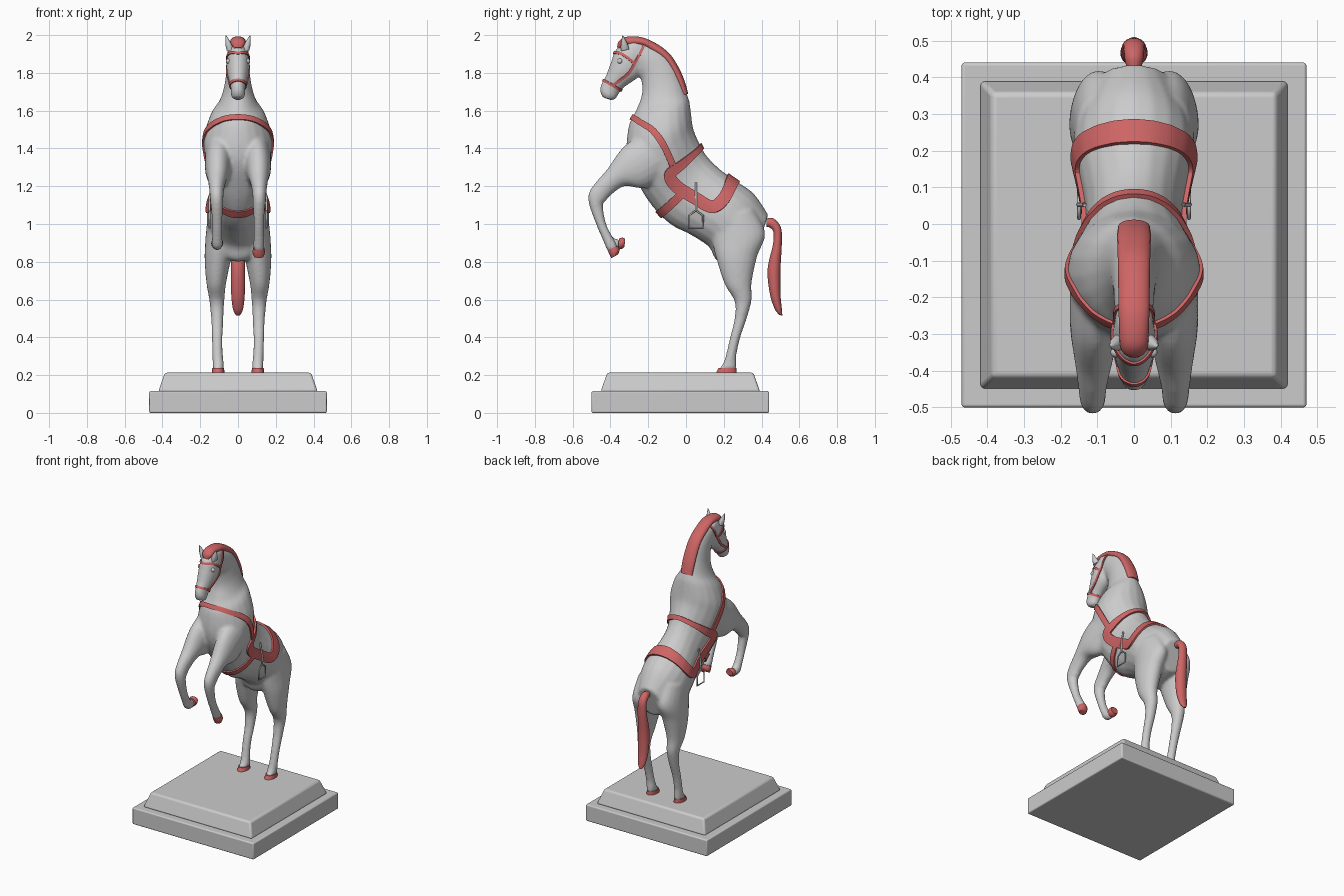
import bpy, bmesh, math
from mathutils import Vector
from mathutils.bvhtree import BVHTree

red = bpy.data.materials.new("red_trim")
red.diffuse_color = (0.62, 0.13, 0.13, 1)


def spline(pts, n=6, closed=False):
    """Catmull-Rom interpolation of tuples of any length."""
    out, m = [], len(pts)
    get = (lambda i: pts[i % m]) if closed else (lambda i: pts[min(max(i, 0), m - 1)])
    for i in range(m if closed else m - 1):
        for k in range(n):
            t = k / n
            out.append([0.5 * (2 * b + (c - a) * t + (2 * a - 5 * b + 4 * c - d) * t * t
                               + (3 * b - a - 3 * c + d) * t ** 3)
                        for a, b, c, d in zip(get(i - 1), get(i), get(i + 1), get(i + 2))])
    return out if closed else out + [list(pts[-1])]


def skin(name, rings, closed=False, mat=None):
    """Mesh through a list of equal vertex rings."""
    bm = bmesh.new()
    vs = [[bm.verts.new(p) for p in r] for r in rings]
    n = len(vs[0])
    for i in range(len(vs) if closed else len(vs) - 1):
        a, b = vs[i], vs[(i + 1) % len(vs)]
        for k in range(n):
            bm.faces.new((a[k], a[(k + 1) % n], b[(k + 1) % n], b[k]))
    if not closed:
        bm.faces.new(vs[0])
        bm.faces.new(vs[-1])
    bmesh.ops.recalc_face_normals(bm, faces=bm.faces)
    me = bpy.data.meshes.new(name)
    bm.to_mesh(me)
    bm.free()
    ob = bpy.data.objects.new(name, me)
    bpy.context.collection.objects.link(ob)
    if mat:
        me.materials.append(mat)
    smooth(ob)
    return ob


def smooth(ob, angle=45):
    bpy.ops.object.select_all(action='DESELECT')
    ob.select_set(True)
    bpy.context.view_layer.objects.active = ob
    bpy.ops.object.shade_smooth_by_angle(angle=math.radians(angle))


def loft(name, secs, mat=None, side=1, n=6, seg=20):
    """Elliptical sections: edge point (y,z), opposite edge point (y,z), half width, centre x."""
    rings = []
    for y1, z1, y2, z2, hx, cx in spline([s if len(s) == 6 else s + (0,) for s in secs], n):
        c = Vector((cx * side, (y1 + y2) / 2, (z1 + z2) / 2))
        u = Vector((0, (y1 - y2) / 2, (z1 - z2) / 2))
        rings.append([c + u * math.cos(a) + Vector((hx * math.sin(a), 0, 0))
                      for a in (2 * math.pi * k / seg for k in range(seg))])
    return skin(name, rings, mat=mat)


# body masses, fused below
parts = [loft("horse_body", [
    (.435, 1.05, .37, .84, .09), (.36, 1.16, .18, .80, .155), (.27, 1.225, .12, .88, .165),
    (.18, 1.29, .02, .945, .145), (.11, 1.36, -.07, .99, .132), (.07, 1.43, -.15, 1.06, .14),
    (.04, 1.50, -.23, 1.17, .168), (.03, 1.56, -.31, 1.34, .182), (.02, 1.64, -.305, 1.51, .145),
    (.005, 1.69, -.265, 1.60, .10), (-.02, 1.76, -.235, 1.68, .075), (-.06, 1.85, -.235, 1.75, .062),
    (-.13, 1.925, -.25, 1.79, .056), (-.24, 1.97, -.29, 1.84, .05)])]
parts.append(loft("head", [
    (-.30, 1.98, -.19, 1.92, .045), (-.37, 1.925, -.225, 1.84, .058), (-.397, 1.86, -.25, 1.78, .061),
    (-.422, 1.79, -.325, 1.725, .048), (-.447, 1.745, -.355, 1.69, .038),
    (-.456, 1.71, -.372, 1.662, .038), (-.445, 1.672, -.395, 1.655, .028)]))
fore = [(-.20, 1.50, -.10, 1.25, .085, .09), (-.33, 1.41, -.22, 1.19, .07, .105),
        (-.418, 1.29, -.325, 1.20, .052, .11), (-.475, 1.225, -.40, 1.15, .04, .113),
        (-.515, 1.165, -.425, 1.12, .036, .113), (-.513, 1.10, -.44, 1.105, .033, .112),
        (-.477, 1.0, -.425, 1.01, .028, .11), (-.443, .92, -.393, .94, .028, .11)]
pastern = {1: [(-.422, .87, -.37, .90, .03, .11), (-.41, .85, -.363, .875, .028, .11)],
           -1: [(-.42, .875, -.38, .925, .03, .11), (-.385, .86, -.37, .92, .028, .11),
                (-.355, .87, -.35, .918, .026, .11)]}
hind = [(.13, 1.02, .36, 1.08, .075, .085), (.14, .90, .42, .95, .077, .095),
        (.165, .80, .378, .83, .07, .107), (.205, .68, .348, .69, .052, .115),
        (.257, .59, .348, .60, .04, .112), (.257, .5, .322, .5, .033, .11),
        (.233, .40, .288, .4, .029, .11), (.212, .31, .268, .31, .028, .108),
        (.197, .265, .267, .265, .03, .105), (.17, .228, .267, .228, .03, .105)]
for s in (1, -1):
    parts.append(loft("front_leg", fore + pastern[s], side=s))
    parts.append(loft("hind_leg", hind, side=s))

bpy.ops.object.select_all(action='DESELECT')
for p in parts:
    p.select_set(True)
body = bpy.context.view_layer.objects.active = parts[0]
bpy.ops.object.join()
m = body.modifiers.new("fuse", 'REMESH')
m.mode, m.voxel_size = 'VOXEL', 0.009
bpy.ops.object.modifier_apply(modifier=m.name)
m = body.modifiers.new("soften", 'SMOOTH')
m.factor, m.iterations = 0.5, 9
bpy.ops.object.modifier_apply(modifier=m.name)
smooth(body, 80)
bvh = BVHTree.FromObject(body, bpy.context.evaluated_depsgraph_get())

# hooves
front_hoof = {1: [(-.415, .862, -.36, .885, .03, .11), (-.405, .838, -.352, .862, .033, .11),
                  (-.395, .82, -.36, .838, .026, .11)],
              -1: [(-.36, .866, -.355, .922, .03, .11), (-.34, .868, -.337, .928, .032, .11),
                   (-.325, .88, -.323, .922, .026, .11)]}
for s in (1, -1):
    loft("front_hoof", front_hoof[s], red, s)
    loft("hind_hoof", [(.16, .213, .268, .213, .034, .105), (.172, .237, .266, .237, .031, .105)], red, s)

# tail and mane
loft("tail", [(.425, 1.03, .425, .985, .02), (.465, 1.028, .445, .98, .026), (.503, .98, .463, .955, .029),
              (.507, .89, .46, .89, .032), (.50, .76, .432, .76, .037), (.50, .63, .444, .63, .036),
              (.508, .545, .47, .55, .026), (.51, .515, .495, .518, .01)], red)
loft("mane", [(-.365, 1.935, -.345, 1.925, .02), (-.357, 1.965, -.32, 1.94, .036),
              (-.32, 1.99, -.29, 1.94, .04), (-.24, 1.99, -.23, 1.94, .042), (-.16, 1.957, -.18, 1.91, .043),
              (-.09, 1.905, -.12, 1.87, .044), (-.045, 1.84, -.085, 1.82, .045),
              (-.01, 1.765, -.05, 1.75, .046), (.012, 1.69, -.025, 1.68, .043)], red)


def strap(name, half, closed=False, thick=.009):
    """Ribbon lying on the body; half path from the centre line as (x, y, z, width)."""
    flip = lambda pts: [(-p[0],) + p[1:] for p in pts]
    path = half + flip(half[-2:0:-1]) if closed else flip(half[:0:-1]) + half
    pts = spline(path, 8, closed)
    pos = [bvh.find_nearest(Vector(p[:3]))[0] for p in pts]
    rings, m = [], len(pts)
    for i, p in enumerate(pts):
        a, b = ((i - 1) % m, (i + 1) % m) if closed else (max(i - 1, 0), min(i + 1, m - 1))
        nrm = bvh.find_nearest(pos[i])[1]
        across = (pos[b] - pos[a]).cross(nrm).normalized() * p[3] / 2
        ring = []
        for k in (-1, -.5, 0, .5, 1):
            q, qn = bvh.find_nearest(pos[i] + across * k)[:2]
            ring.append(q + qn * thick)
            if abs(k) == 1:
                ring.insert(0 if k < 0 else len(ring), q - qn * .008)
        rings.append(ring)
    return skin(name, rings, closed, red)


# harness, saddle border and bridle
strap("breast_strap", [(0, -.285, 1.565, .03), (.085, -.25, 1.545, .03), (.155, -.165, 1.485, .035),
                       (.18, -.105, 1.39, .035), (.16, -.065, 1.30, .035)])
strap("girth", [(0, -.15, 1.045, .045), (.10, -.105, 1.08, .045), (.135, -.02, 1.16, .045)])
strap("saddle_border", [(0, .08, 1.41, .03), (.09, .04, 1.37, .035), (.14, -.03, 1.31, .05),
                        (.155, -.085, 1.26, .06), (.15, -.045, 1.195, .065), (.14, .06, 1.13, .065),
                        (.14, .14, 1.09, .065), (.15, .19, 1.12, .065), (.13, .235, 1.20, .065),
                        (0, .25, 1.24, .075)], True, .012)
strap("noseband", [(0, -.435, 1.76, .014), (.045, -.39, 1.735, .014), (0, -.34, 1.705, .014)], True, .006)
strap("cheek_strap", [(0, -.21, 1.98, .014), (.045, -.235, 1.92, .014), (.06, -.27, 1.85, .014),
                      (.06, -.31, 1.79, .014), (.05, -.385, 1.735, .014)], thick=.006)
strap("brow_band", [(0, -.38, 1.905, .014), (.05, -.34, 1.90, .014), (.06, -.27, 1.85, .014)], thick=.006)


def tube(name, pts, r, cyclic):
    cu = bpy.data.curves.new(name, 'CURVE')
    cu.dimensions, cu.bevel_depth, cu.bevel_resolution = '3D', r, 2
    sp = cu.splines.new('POLY')
    sp.points.add(len(pts) - 1)
    for q, p in zip(sp.points, pts):
        q.co = (*p, 1)
    sp.use_cyclic_u = cyclic
    ob = bpy.data.objects.new(name, cu)
    bpy.context.collection.objects.link(ob)
    bpy.ops.object.select_all(action='DESELECT')
    ob.select_set(True)
    bpy.context.view_layer.objects.active = ob
    bpy.ops.object.convert(target='MESH')


for s in (1, -1):
    # stirrup and its leather
    x = s * .15
    tube("stirrup", [(x, y, z) for y, z in ((.015, .978), (.09, .978), (.09, 1.045), (.053, 1.072), (.015, 1.045))],
         .005, True)
    tube("stirrup_leather", [(s * .135, .053, 1.22), (s * .152, .053, 1.13), (x, .053, 1.07)], .006, False)
    # ear and eye
    loft("ear", [(-.345, 1.915, -.30, 1.925, .018, .042), (-.345, 1.95, -.31, 1.955, .017, .05),
                 (-.337, 1.998, -.333, 1.998, .002, .064)], side=s, seg=12)
    bpy.ops.mesh.primitive_uv_sphere_add(segments=16, ring_count=10, radius=.014, location=(s * .05, -.35, 1.862))
    bpy.context.object.name = "eye"
    smooth(bpy.context.object)


# plinth
def slab(name, hx, hy, z0, z1, inset, bevel):
    ring = lambda a, b, z: [(-a, -b - .03, z), (a, -b - .03, z), (a, b - .03, z), (-a, b - .03, z)]
    ob = skin(name, [ring(hx, hy, z0), ring(hx - inset, hy - inset, z1)])
    b = ob.modifiers.new("bevel", 'BEVEL')
    b.width, b.segments = bevel, 3
    smooth(ob, 30)


slab("plinth_base", .47, .47, 0, .115, 0, .008)
slab("plinth_top", .422, .422, .112, .213, .035, .012)
